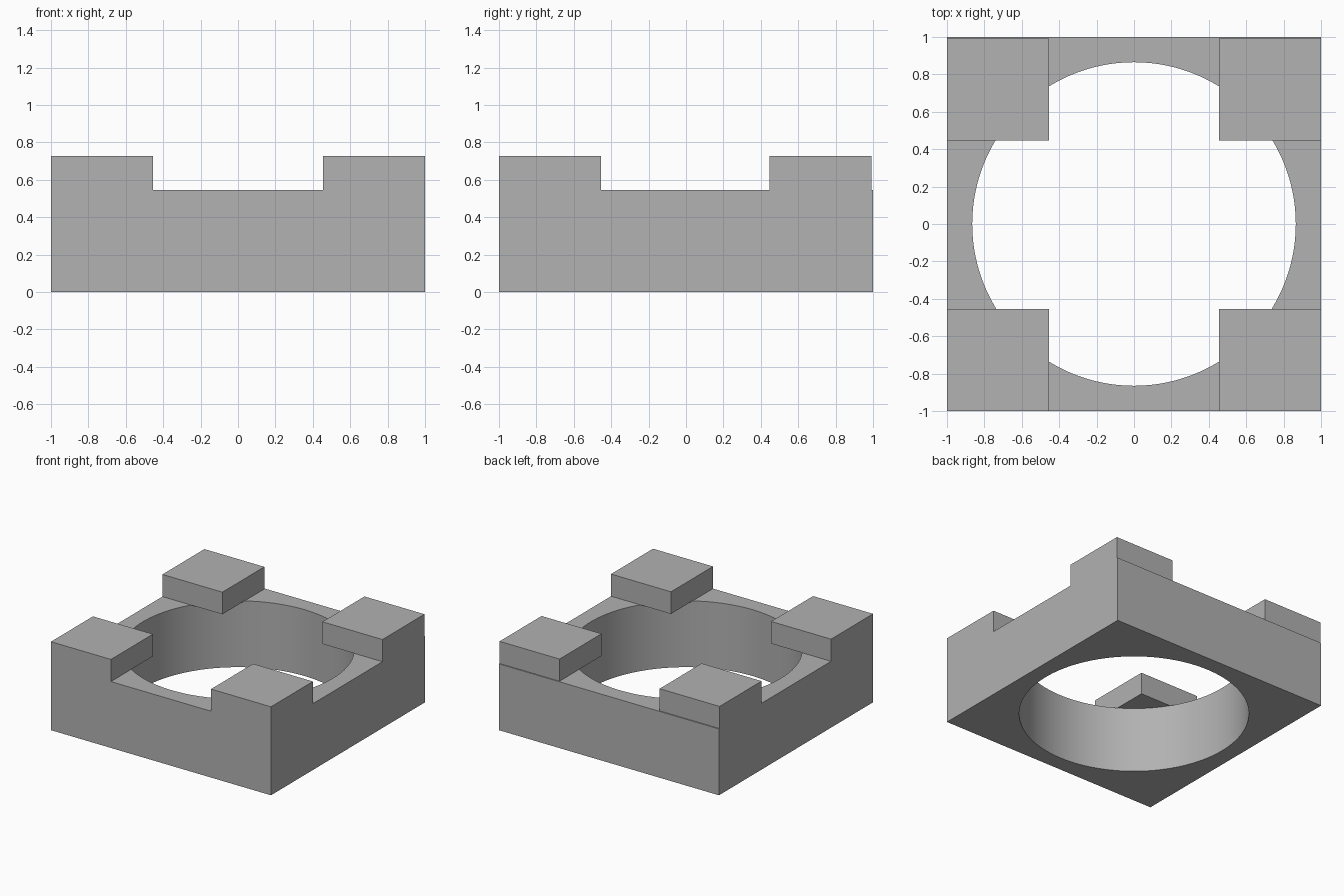
import bpy
import bmesh
from mathutils import Matrix, Vector

default = bpy.data.objects.get("Cube")
if default:
    bpy.data.objects.remove(default, do_unlink=True)

BASE_TOP, TOP = 0.545, 0.727
HOLE_RADIUS = 0.865

grey = bpy.data.materials.new("plain_grey")
grey.use_nodes = True
colour = (0.445, 0.445, 0.445, 1)
grey.diffuse_color = colour
grey.node_tree.nodes["Principled BSDF"].inputs["Base Color"].default_value = colour


def add_object(name, bm):
    mesh = bpy.data.meshes.new(name)
    bm.to_mesh(mesh)
    bm.free()
    mesh.materials.append(grey)
    obj = bpy.data.objects.new(name, mesh)
    bpy.context.collection.objects.link(obj)
    return obj


def box(name, low, high):
    low, high = Vector(low), Vector(high)
    bm = bmesh.new()
    matrix = Matrix.Translation((low + high) / 2) @ Matrix.Diagonal((*(high - low), 1))
    bmesh.ops.create_cube(bm, size=1, matrix=matrix)
    return add_object(name, bm)


# Square base with a round hole straight through it
base = box("base", (-1, -1, 0), (1, 1, BASE_TOP))
bm = bmesh.new()
bmesh.ops.create_cone(bm, cap_ends=True, segments=128, radius1=HOLE_RADIUS,
                      radius2=HOLE_RADIUS, depth=2)
cutter = add_object("hole_cutter", bm)
cutter.hide_render = True

cut = base.modifiers.new("round_hole", 'BOOLEAN')
cut.operation = 'DIFFERENCE'
cut.solver = 'EXACT'
cut.object = cutter
bpy.ops.object.select_all(action='DESELECT')
bpy.context.view_layer.objects.active = base
base.select_set(True)
bpy.ops.object.modifier_apply(modifier=cut.name)
bpy.data.objects.remove(cutter, do_unlink=True)
bpy.ops.object.shade_smooth_by_angle()

# Corner blocks overhang the hole; the back pair sits slightly inset
for side, x in (("right", -1), ("left", 0.455)):
    for end, y in (("front", -1), ("back", 0.447)):
        box(f"{end}_{side}_corner_block", (x, y, BASE_TOP),
            (x + 0.545, y + 0.545, TOP))
